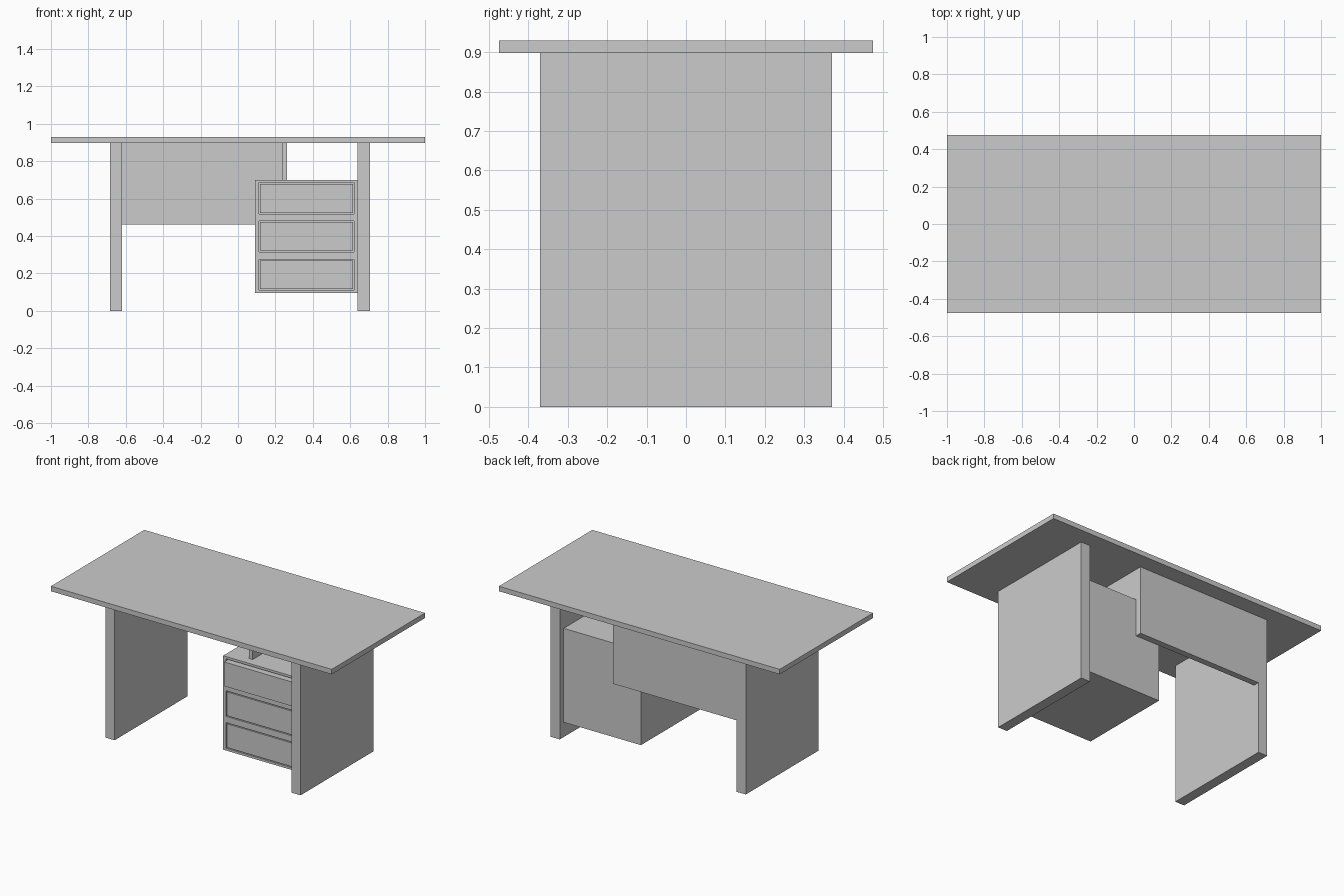
import bpy

if "Cube" in bpy.data.objects:
    bpy.data.objects.remove(bpy.data.objects["Cube"])


def box(name, x, y, z):
    """Axis-aligned box from (min, max) ranges."""
    v = [(a, b, c) for a in x for b in y for c in z]
    f = [(0, 1, 3, 2), (4, 6, 7, 5), (0, 4, 5, 1),
         (2, 3, 7, 6), (0, 2, 6, 4), (1, 5, 7, 3)]
    mesh = bpy.data.meshes.new(name)
    mesh.from_pydata(v, [], f)
    ob = bpy.data.objects.new(name, mesh)
    bpy.context.collection.objects.link(ob)
    return ob


PANEL_Y = 0.33      # inner face of the back panel
FRONT_Y = -0.28     # front of the drawer cabinet

# Top and slab legs
box("desk_top", (-1, 1), (-0.475, 0.475), (0.898, 0.93))
box("left_leg", (-0.685, -0.62), (-0.37, 0.37), (0, 0.898))
box("right_leg", (0.64, 0.705), (-0.37, 0.37), (0, 0.898))

# Back panel and the hanger plate that carries the cabinet
box("back_panel", (-0.62, 0.262), (PANEL_Y, 0.37), (0.46, 0.898))
box("cabinet_hanger", (0.236, 0.262), (-0.225, PANEL_Y), (0.70, 0.898))

# Drawer cabinet with three pockets
cabinet = box("drawer_cabinet", (0.09, 0.64), (FRONT_Y, PANEL_Y), (0.095, 0.70))
X0, X1, DEPTH, GAP = 0.112, 0.62, 0.03, 0.006
rows = [("lower", 0.11, 0.275, 0.0),
        ("middle", 0.315, 0.48, 0.0),
        ("upper", 0.517, 0.685, 0.03)]
for label, z0, z1, pull in rows:
    cutter = box(label + "_pocket_cutter", (X0, X1),
                 (FRONT_Y - 0.1, FRONT_Y + DEPTH), (z0, z1))
    cutter.hide_render = True
    cutter.hide_set(True)
    mod = cabinet.modifiers.new(label + "_pocket", 'BOOLEAN')
    mod.operation = 'DIFFERENCE'
    mod.solver = 'EXACT'
    mod.object = cutter
    # Drawer front, the upper one standing slightly proud
    box(label + "_drawer", (X0 + GAP, X1 - GAP),
        (FRONT_Y - pull, FRONT_Y + DEPTH), (z0 + GAP, z1 - GAP))
